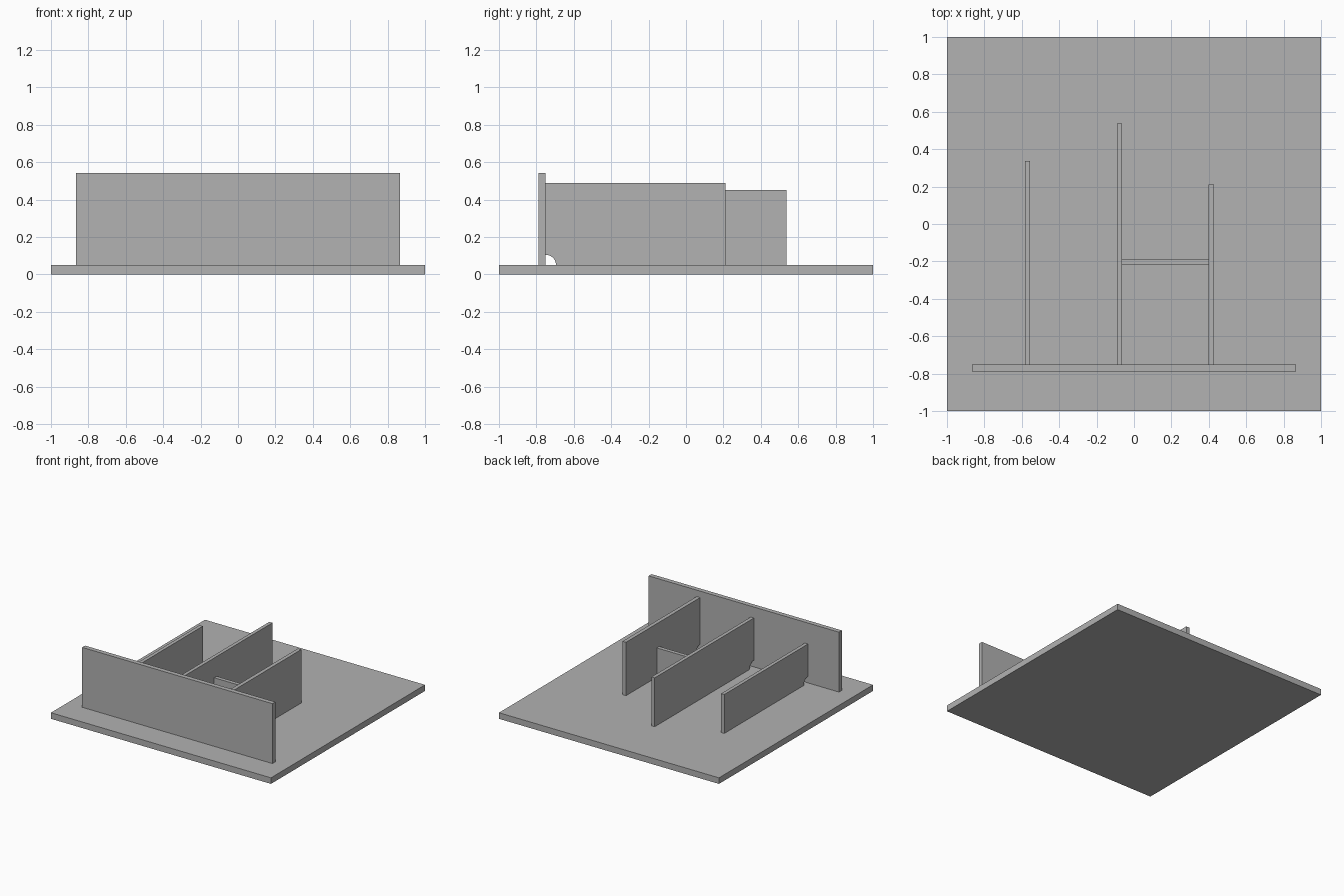
import bpy, bmesh, math

cube = bpy.data.objects.get("Cube")
if cube:
    bpy.data.objects.remove(cube, do_unlink=True)

grey = bpy.data.materials.new("plain_grey")
grey.use_nodes = True
colour = (0.445, 0.445, 0.445, 1)
grey.diffuse_color = colour
grey.node_tree.nodes["Principled BSDF"].inputs["Base Color"].default_value = colour

BASE_TOP = 0.05
PANEL_BACK = -0.75
NOTCH = 0.055


def extrude_profile(name, profile, x0, x1):
    """Sweep a closed (y, z) outline along x."""
    bm = bmesh.new()
    face = bm.faces.new([bm.verts.new((x0, y, z)) for y, z in profile])
    grown = bmesh.ops.extrude_face_region(bm, geom=[face])["geom"]
    verts = [v for v in grown if isinstance(v, bmesh.types.BMVert)]
    bmesh.ops.translate(bm, verts=verts, vec=(x1 - x0, 0, 0))
    bmesh.ops.recalc_face_normals(bm, faces=bm.faces)
    mesh = bpy.data.meshes.new(name)
    bm.to_mesh(mesh)
    bm.free()
    mesh.materials.append(grey)
    obj = bpy.data.objects.new(name, mesh)
    bpy.context.collection.objects.link(obj)
    return obj


def box(name, x0, x1, y0, y1, z0, z1):
    return extrude_profile(name, [(y0, z0), (y1, z0), (y1, z1), (y0, z1)], x0, x1)


def rib(name, x0, x1, y_end, top):
    """Upright board with a quarter-round weld notch at its lower front corner."""
    steps = 12
    angles = [math.pi / 2 * (1 - i / steps) for i in range(steps + 1)]
    arc = [(PANEL_BACK + NOTCH * math.cos(a), BASE_TOP + NOTCH * math.sin(a))
           for a in angles]
    return extrude_profile(
        name, arc + [(y_end, BASE_TOP), (y_end, top), (PANEL_BACK, top)], x0, x1)


# Base and upright front panel
box("base_plate", -1, 1, -1, 1, 0, BASE_TOP)
box("front_panel", -0.865, 0.865, -0.788, PANEL_BACK, BASE_TOP, 0.542)

# Ribs behind the panel
rib("right_rib", -0.584, -0.555, 0.337, 0.37)
rib("middle_rib", -0.092, -0.063, 0.538, 0.452)
rib("left_rib", 0.397, 0.428, 0.212, 0.489)

# Low brace joining two ribs
box("cross_brace", -0.063, 0.397, -0.22, -0.188, BASE_TOP, 0.29)
